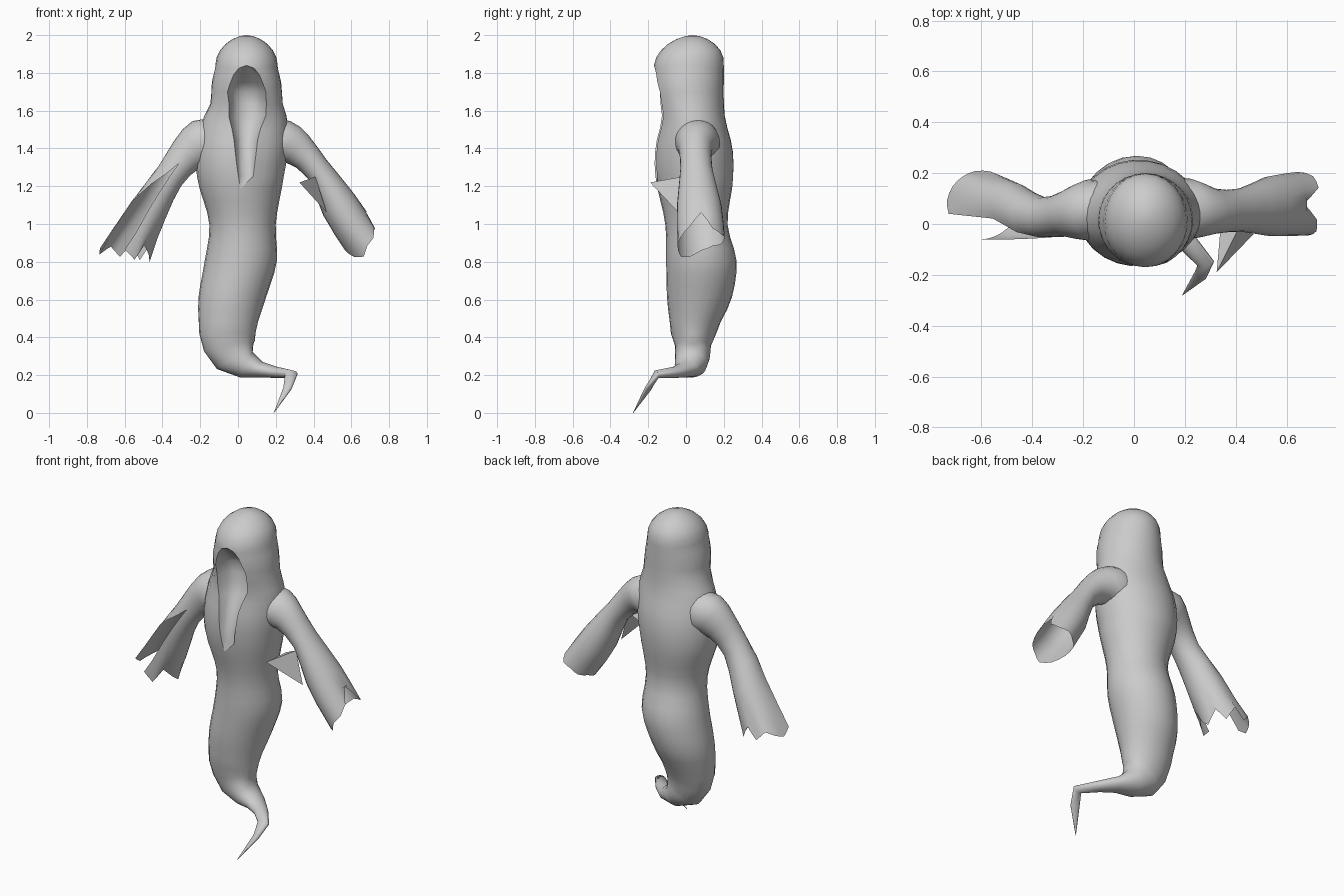
import bpy, bmesh, math
from mathutils import Vector, Matrix

if "Cube" in bpy.data.objects:
    bpy.data.objects.remove(bpy.data.objects["Cube"])

cloth = bpy.data.materials.new("pale grey cloth")
cloth.diffuse_color = (0.6, 0.6, 0.6, 1)
cloth.use_nodes = True
cloth.node_tree.nodes["Principled BSDF"].inputs["Base Color"].default_value = cloth.diffuse_color
N = 24


def finish(name, bm):
    bmesh.ops.remove_doubles(bm, verts=bm.verts, dist=0.0005)
    me = bpy.data.meshes.new(name)
    bm.to_mesh(me)
    bm.free()
    ob = bpy.data.objects.new(name, me)
    bpy.context.collection.objects.link(ob)
    me.materials.append(cloth)
    bpy.ops.object.select_all(action='DESELECT')
    ob.select_set(True)
    bpy.context.view_layer.objects.active = ob
    bpy.ops.object.shade_smooth_by_angle(angle=math.radians(70))


def spline(keys, i, f):
    """Smooth blend between key rows i and i + 1."""
    g = lambda j: keys[max(0, min(j, len(keys) - 1))]
    return [b + .5 * f * (c - a + f * (2 * a - 5 * b + 4 * c - d + f * (3 * (b - c) + d - a)))
            for a, b, c, d in zip(g(i - 1), g(i), g(i + 1), g(i + 2))]


def refine(keys, steps=2):
    rows = [spline(keys, i, s / steps) for i in range(len(keys) - 1) for s in range(steps)]
    return rows + [list(keys[-1])]


def skin(bm, rows):
    for r, s in zip(rows, rows[1:]):
        for k in range(len(r) - 1):
            bm.faces.new((r[k], s[k], s[k + 1], r[k + 1]))


def loft(name, rings, rag=None):
    """Skin over rings (x, y, z, rx, ry, tilt, yaw, gap_left, gap_right).
    Each ring starts and ends at the front, leaving an opening of the gap angles."""
    bm = bmesh.new()
    rows = []
    for i, (x, y, z, rx, ry, tilt, yaw, gl, gr) in enumerate(rings):
        t = math.radians(tilt)
        turn = Matrix.Rotation(math.radians(yaw), 3, 'Z')
        u = turn @ Vector((math.cos(t), 0, math.sin(t)))
        v = turn @ Vector((0, 1, 0))
        along = turn @ Vector((math.sin(t), 0, -math.cos(t)))
        row = []
        for k in range(N + 1):
            a = math.radians(gr + (360 - gl - gr) * k / N)
            p = Vector((x, y, z)) + u * rx * math.sin(a) - v * ry * math.cos(a)
            if rag and i == len(rings) - 1:      # torn hem
                j, f = divmod((k % N) * len(rag) / N, 1)
                p += along * (rag[int(j)] * (1 - f) + rag[(int(j) + 1) % len(rag)] * f)
            row.append(bm.verts.new(p))
        rows.append(row)
    skin(bm, rows)
    finish(name, bm)


# robe outline: height, x range, y range
outline = [
    (1.84, -.12, .21, -.17, .20), (1.74, -.14, .23, -.172, .20),
    (1.64, -.145, .237, -.158, .20), (1.55, -.19, .262, -.14, .21),
    (1.40, -.22, .265, -.165, .247), (1.24, -.215, .24, -.16, .25),
    (1.00, -.152, .20, -.11, .22), (.80, -.177, .205, -.105, .268),
    (.60, -.21, .145, -.10, .24), (.42, -.205, .092, -.08, .16),
]
# front opening: height, left and right angle
opening = [(1.84, 0, 0), (1.825, 14, 14), (1.79, 23, 23), (1.70, 33, 33),
           (1.60, 27, 33), (1.48, 13, 19), (1.24, 2, 17), (1.19, 0, 0)]


def gap(z):
    for (za, la, ra), (zb, lb, rb) in zip(opening, opening[1:]):
        if za >= z >= zb:
            f = (za - z) / (za - zb)
            return la + f * (lb - la), ra + f * (rb - ra)
    return 0, 0


def outline_ring(z):
    i = next(j for j in range(len(outline) - 1) if z >= outline[j + 1][0] - 1e-6)
    za, zb = outline[i][0], outline[i + 1][0]
    _, a, b, c, d = spline(outline, i, (za - z) / (za - zb))
    return ((a + b) / 2, (c + d) / 2, z, (b - a) / 2, (d - c) / 2, 0, 0, *gap(z))


# rounded hood crown, then the robe from brow to hem
rings = []
for k in range(7):
    e = math.radians(90 - 15 * k)
    s = math.cos(e) ** 1.15
    rings.append((.045, .015 + .02 * math.sin(e), 1.84 + .16 * math.sin(e),
                  .165 * s, .185 * s, 0, 0, 0, 0))
face_rings = [outline_ring(z) for z in (1.825, 1.79, 1.75)]
face_rings += [outline_ring(1.70 - .064 * k) for k in range(21)]

# curling tail: position, radii, tilt, yaw
tail = [
    (-.045, .037, .355, .138, .095, 12, 0), (-.015, .035, .30, .118, .092, 35, 0),
    (.045, .025, .255, .075, .085, 65, -5), (.12, .00, .23, .042, .062, 85, -20),
    (.20, -.06, .215, .03, .04, 90, -45), (.282, -.155, .205, .022, .034, 65, -75),
    (.262, -.20, .13, .014, .026, 38, -125), (.19, -.28, .00, .001, .001, 38, -130),
]
loft("hooded_robe", rings + face_rings + [(*t, 0, 0) for t in tail])

# hollow lining behind the front opening, deepest at face height
bm = bmesh.new()
rows = []
for x, y, z, rx, ry, _, _, gl, gr in [rings[-1]] + face_rings[:12]:
    depth = .15 * max(0, min((1.84 - z) / .13, (z - 1.19) / .5, 1))
    row = []
    for k in range(9):
        a = math.radians(-gl + (gl + gr) * k / 8)
        sink = depth * math.sin(math.pi * k / 8) ** .5 if 0 < k < 8 else 0
        row.append(bm.verts.new((x + rx * math.sin(a), y - ry * math.cos(a) + sink, z)))
    rows.append(row)
skin(bm, rows)
finish("hood_lining", bm)

# right-hand sleeve, flaring to a torn cuff: position, radii, tilt
right = [
    (.10, .06, 1.46, .11, .10, 75), (.215, .06, 1.43, .13, .12, 62),
    (.31, .05, 1.40, .095, .09, 50), (.42, .055, 1.29, .07, .085, 45),
    (.535, .07, 1.10, .10, .118, 33), (.645, .08, .93, .105, .125, 42),
]
loft("sleeve_right", [(*r, 0, 0, 0) for r in refine(right)],
     rag=[.06, .05, .01, -.08, .02, .03, .0, .0, -.02, .0, .06, .09])

# left-hand sleeve, split open along the front below the elbow
left = [
    (-.08, .06, 1.45, .11, .10, -75), (-.18, .055, 1.43, .13, .12, -62),
    (-.27, .04, 1.37, .10, .09, -50), (-.36, .025, 1.255, .08, .08, -42),
    (-.47, .05, 1.08, .10, .11, -28), (-.60, .075, .845, .135, .135, -4),
]
loft("sleeve_left", [(*r, 0, max(0, min(75, (1.30 - r[2]) * 350)), 0) for r in refine(left)],
     rag=[-.02, .03, -.05, .0, .04, -.04, .03, -.05, .02, -.03, .0, .02])

# loose corner of cloth hanging off the right-hand sleeve
bm = bmesh.new()
corners = [(.325, -.19, 1.22), (.34, -.02, 1.22), (.41, -.02, 1.25), (.47, -.04, 1.06)]
v = [bm.verts.new(p) for p in corners]
for k in (1, 2):
    bm.faces.new((v[0], v[k], v[k + 1]))
finish("sleeve_flap", bm)
